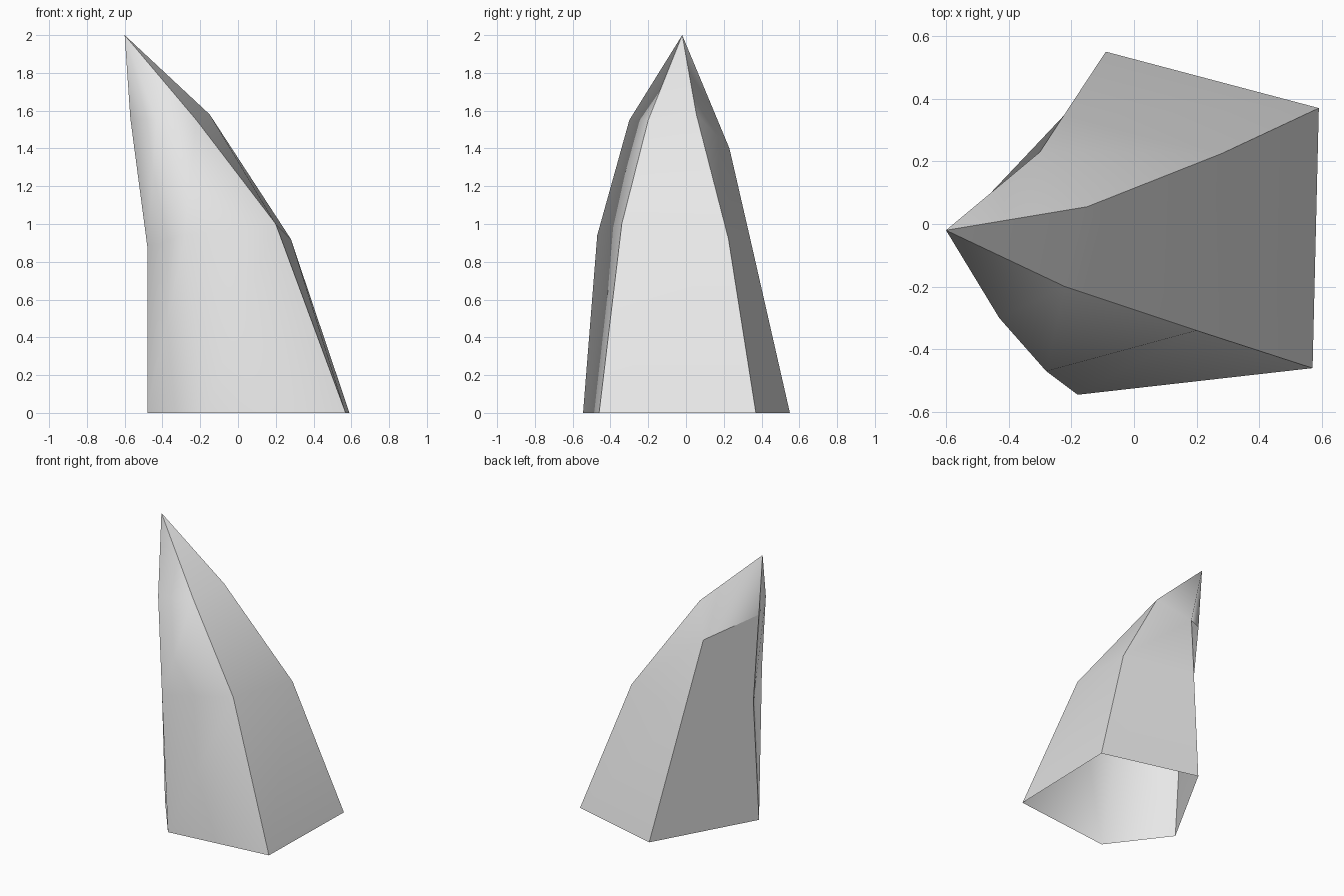
import bpy
import bmesh

cube = bpy.data.objects.get("Cube")
if cube:
    bpy.data.objects.remove(cube, do_unlink=True)

# Pale stone colour
stone = bpy.data.materials.new("pale_grey_stone")
stone.use_nodes = True
colour = (0.8, 0.8, 0.8, 1)
stone.diffuse_color = colour
stone.node_tree.nodes["Principled BSDF"].inputs["Base Color"].default_value = colour

# Five rising ridges of the leaning spike: base, middle, shoulder
ridges = {
    "front_left": [(0.57, -0.46, 0), (0.20, -0.34, 1.0), (-0.22, -0.20, 1.55)],
    "back_left": [(0.59, 0.37, 0), (0.28, 0.225, 0.92), (-0.15, 0.055, 1.58)],
    "back": [(-0.09, 0.55, 0), (-0.225, 0.345, 0.9), (-0.30, 0.23, 1.40)],
    "right": [(-0.48, -0.15, 0), (-0.48, -0.085, 0.88), (-0.57, -0.02, 1.56)],
    "front_right": [(-0.18, -0.545, 0), (-0.28, -0.47, 0.94), (-0.43, -0.30, 1.55)],
}
names = list(ridges)
bm = bmesh.new()
tip = bm.verts.new((-0.6, -0.02, 2))
columns = [[bm.verts.new(p) for p in ridges[n]] + [tip] for n in names]

# Sides between neighbouring ridges, left open underneath
for i, a in enumerate(columns):
    b = columns[(i + 1) % len(columns)]
    for k in range(2):
        bm.faces.new((a[k], b[k], b[k + 1], a[k + 1]))
    bm.faces.new((a[2], b[2], tip))
bmesh.ops.recalc_face_normals(bm, faces=bm.faces)
for f in bm.faces:
    f.smooth = True


def crease(a, b):
    edge = bm.edges.get((a, b))
    if edge:
        edge.smooth = False


# Crisp ridges; the front right one and the back of the tip stay soft
for name, column in zip(names, columns):
    if name != "front_right":
        steps = 2 if name == "back" else 3
        for k in range(steps):
            crease(column[k], column[k + 1])
crease(columns[2][2], columns[3][2])

mesh = bpy.data.meshes.new("rock_spike")
bm.to_mesh(mesh)
bm.free()
mesh.materials.append(stone)
spike = bpy.data.objects.new("rock_spike", mesh)
bpy.context.collection.objects.link(spike)
